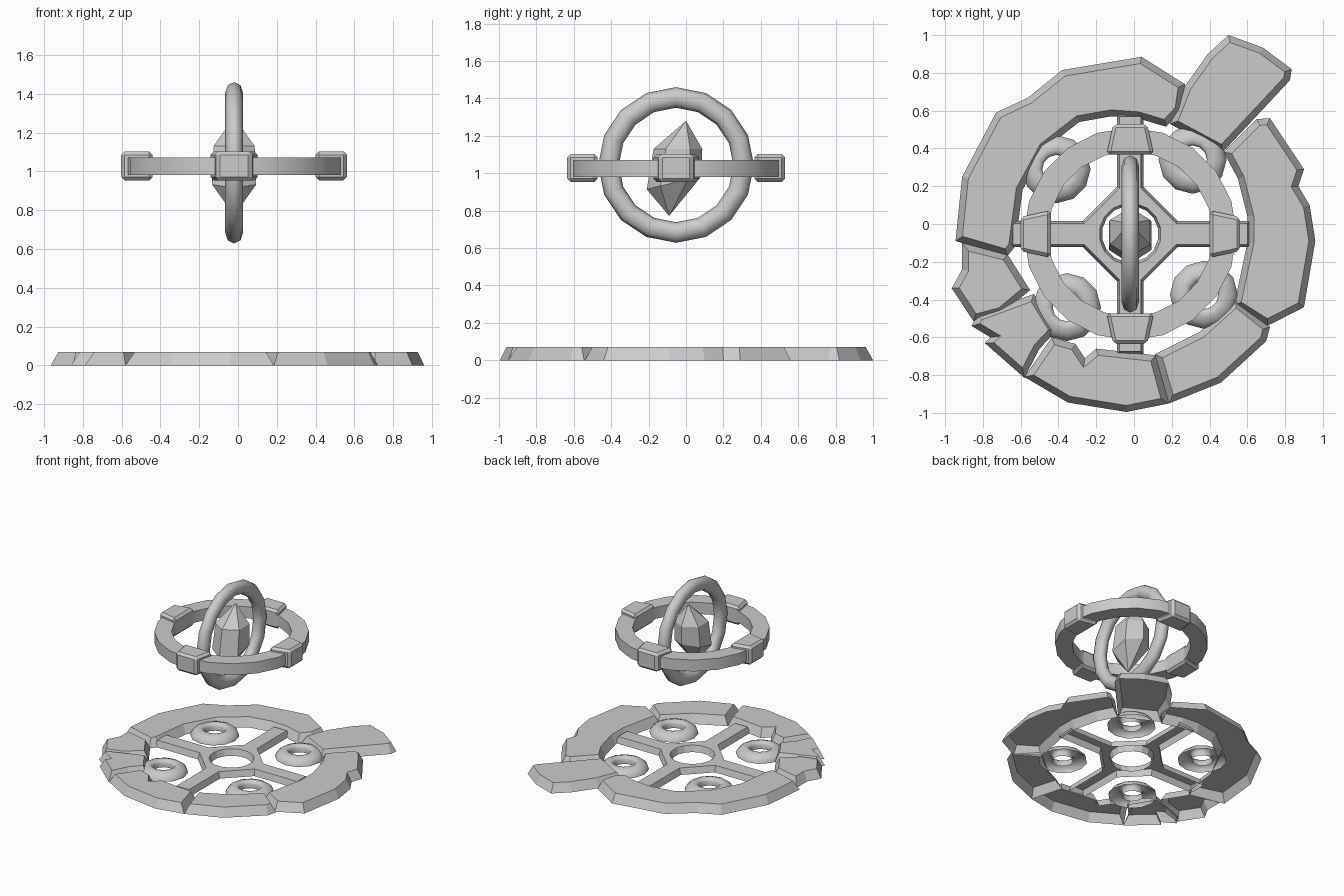
import bpy, bmesh, math
from mathutils import Vector, Matrix

if "Cube" in bpy.data.objects:
    bpy.data.objects.remove(bpy.data.objects["Cube"])

CX, CY = -0.02, -0.053          # shared centre of the device
grey = bpy.data.materials.new("stone_grey")
grey.diffuse_color = (0.6, 0.6, 0.6, 1)
grey.use_nodes = True
grey.node_tree.nodes["Principled BSDF"].inputs["Base Color"].default_value = grey.diffuse_color


def finish(name, bm, smooth=0, recalc=True):
    if recalc:
        bmesh.ops.recalc_face_normals(bm, faces=bm.faces)
    me = bpy.data.meshes.new(name)
    bm.to_mesh(me)
    bm.free()
    me.materials.append(grey)
    ob = bpy.data.objects.new(name, me)
    bpy.context.collection.objects.link(ob)
    if smooth:
        bpy.ops.object.select_all(action='DESELECT')
        ob.select_set(True)
        bpy.context.view_layer.objects.active = ob
        bpy.ops.object.shade_smooth_by_angle(angle=math.radians(smooth))
    return ob


def offset(poly, d):
    """Move every edge of a counter-clockwise outline inward by d."""
    out, n = [], len(poly)
    for i in range(n):
        p, a, b = Vector(poly[i]), Vector(poly[i - 1]), Vector(poly[(i + 1) % n])
        e1, e2 = (p - a).normalized(), (b - p).normalized()
        n1, n2 = Vector((-e1.y, e1.x)), Vector((-e2.y, e2.x))
        out.append(tuple(p + (n1 + n2) * d / max(0.35, 1 + n1.dot(n2))))
    return out


def loop(bm, poly, z):
    return [bm.verts.new((x, y, z)) for x, y in poly]


def bridge(bm, a, b):
    n = len(a)
    for i in range(n):
        j = (i + 1) % n
        bm.faces.new((a[i], a[j], b[j], b[i]))


def slab(name, poly, height=0.07, inset=0.034):
    """Sloped stone shell, open underneath."""
    area = sum(poly[i - 1][0] * p[1] - p[0] * poly[i - 1][1] for i, p in enumerate(poly))
    if area < 0:
        poly = poly[::-1]
    bm = bmesh.new()
    low, top = loop(bm, poly, 0), loop(bm, offset(poly, inset), height)
    bridge(bm, low, top)
    bm.faces.new(top)
    finish(name, bm, recalc=False)


def lathe(name, profile, sides, matrix, smooth=60, closed=True):
    """Revolve an (r, z) profile about z."""
    bm = bmesh.new()
    rings = []
    for r, z in profile:
        pts = [(r * math.cos(math.tau * i / sides), r * math.sin(math.tau * i / sides))
               for i in range(sides)]
        rings.append(loop(bm, pts, z))
    for k in range(len(rings) - (0 if closed else 1)):
        bridge(bm, rings[k], rings[(k + 1) % len(rings)])
    bm.transform(matrix)
    finish(name, bm, smooth, closed)


# broken stone ring on the ground
slab("stone_back_left", [(.27, .74), (.04, .885), (-.38, .815), (-.56, .67), (-.73, .59),
     (-.91, .25), (-.945, -.09), (-.67, -.17), (-.63, -.12), (-.59, .18), (-.47, .4),
     (-.29, .54), (-.12, .57), (.02, .56), (.17, .515), (.25, .6)])
slab("stone_outlier", [(.5, 1.0), (.68, .935), (.835, .82), (.825, .76), (.47, .38),
     (.19, .53), (.27, .73), (.39, .9)])
slab("stone_right", [(.72, .56), (.9, .29), (.87, .2), (.93, .1), (.96, -.09), (.9, -.44),
     (.705, -.54), (.53, -.43), (.6, -.1), (.6, .04), (.55, .24), (.475, .38), (.65, .555)])
slab("stone_front_right", [(.54, -.4), (.72, -.545), (.7, -.62), (.46, -.84), (.185, -.95),
     (.11, -.69), (.35, -.57)])
slab("stone_front", [(.185, -.95), (-.04, -.995), (-.35, -.945), (-.58, -.81), (-.435, -.6),
     (-.31, -.635), (-.26, -.71), (-.2, -.66), (.115, -.695)])
slab("stone_front_left", [(-.53, -.37), (-.41, -.565), (-.5, -.66), (-.58, -.815), (-.79, -.63),
     (-.76, -.6), (-.86, -.54), (-.83, -.48)])
slab("stone_left", [(-.91, -.1), (-.67, -.16), (-.55, -.35), (-.7, -.475), (-.85, -.515),
     (-.965, -.34), (-.91, -.24)])

# four-armed floor frame around a round hole, open underneath
outer, inner = [], []
for k in range(4):
    c, s = round(math.cos(k * math.pi / 2)), round(math.sin(k * math.pi / 2))
    for x, y in ((.25, -.07), (.635, -.07), (.635, .07), (.25, .07)):
        outer.append((CX + c * x - s * y, CY + s * x + c * y))
    for t in (-1.5, -.5, .5, 1.5):
        a = t * math.pi / 8 + k * math.pi / 2
        inner.append((CX + .15 * math.cos(a), CY + .15 * math.sin(a)))
bm = bmesh.new()
o0, h0 = loop(bm, outer, 0), loop(bm, inner, 0)
o, h = loop(bm, offset(outer, .014), .05), loop(bm, offset(inner, -.014), .05)
for a in range(0, 16, 4):
    n = (a + 4) % 16
    bm.faces.new(o[a:a + 4])
    bm.faces.new((h[a], o[a], o[a + 3], h[a + 3], h[a + 2], h[a + 1]))
    bm.faces.new((h[a + 3], o[a + 3], o[n], h[n]))
bridge(bm, o0, o)
bridge(bm, h, h0)
finish("floor_frame", bm, recalc=False)

# four domed floor rings, open underneath
for i, (x, y) in enumerate(((-.41, .29), (.31, .34), (-.355, -.44), (.37, -.375))):
    lathe(f"floor_ring_{i + 1}",
          [(.18, 0), (.174, .022), (.15, .044), (.115, .057), (.088, .054), (.076, .035),
           (.078, 0)], 12, Matrix.Translation((x, y, 0)), closed=False)

# floating horizontal band
lathe("horizontal_ring", [(.437, .98), (.563, .98), (.563, 1.072), (.437, 1.072)],
      20, Matrix.Translation((CX, CY, 0)), 35)

# clamps on the band, narrower on the outside
for k in range(4):
    bm = bmesh.new()
    bmesh.ops.create_cube(bm, size=1)
    for v in bm.verts:
        out = v.co.x > 0
        v.co = Vector((.582 if out else .42, v.co.y * (.18 if out else .25),
                       1.028 + v.co.z * .15))
    bmesh.ops.bevel(bm, geom=bm.edges[:], offset=.018, segments=1, affect='EDGES')
    bm.transform(Matrix.Translation((CX, CY, 0)) @ Matrix.Rotation(k * math.pi / 2, 4, 'Z'))
    finish(f"clamp_{k + 1}", bm)

# floating upright ring
tube = [(.361 + .055 * math.cos(math.tau * i / 8), .046 * math.sin(math.tau * i / 8))
        for i in range(8)]
lathe("upright_ring", tube, 16,
      Matrix.Translation((CX, CY, 1.044)) @ Matrix.Rotation(math.pi / 2, 4, 'Y'))

# leaning six-sided crystal
bm = bmesh.new()
rings = []
for yc, z, rx, ry, lean in ((-.063, .95, .131, .147, .12), (-.043, 1.13, .122, .13, 0)):
    pts = [(math.sin(-math.tau * i / 6), math.cos(math.tau * i / 6)) for i in range(6)]
    rings.append([bm.verts.new((CX + x * rx, yc + y * ry, z + y * lean * .3))
                  for x, y in pts])
bridge(bm, *rings)
for ring, tip in ((rings[0], (CX, -.09, .772)), (rings[1], (CX, 0, 1.28))):
    v = bm.verts.new(tip)
    for i in range(6):
        bm.faces.new((ring[i], ring[(i + 1) % 6], v))
finish("crystal", bm)
